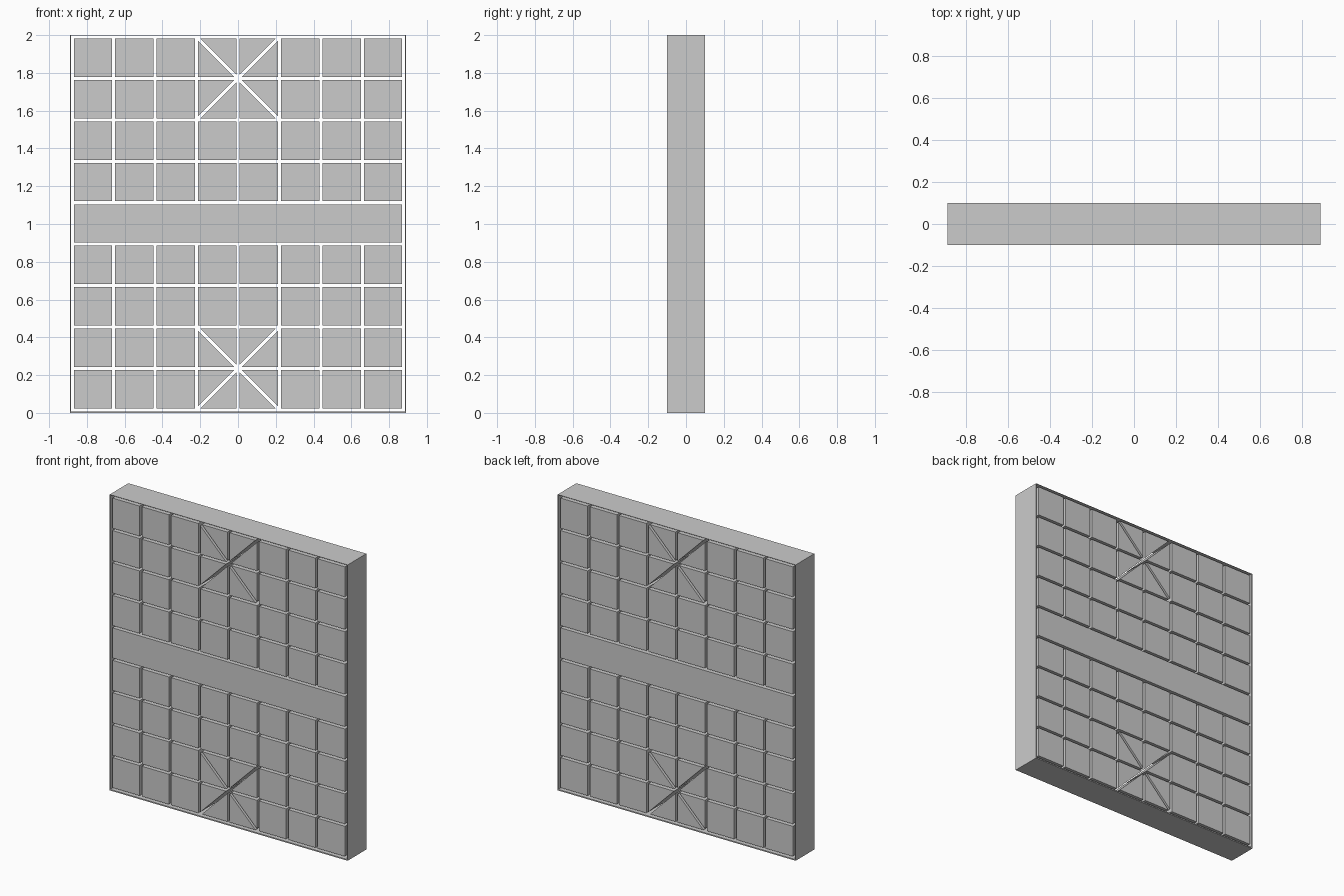
import bpy, bmesh, math

if "Cube" in bpy.data.objects:
    bpy.data.objects.remove(bpy.data.objects["Cube"])

S = 0.2193            # grid pitch
Z0 = 0.016            # height of lowest grid line
G = 0.008             # half width of a slot
D = 0.1               # half depth of the board
W, H = 0.89, 2.0      # outer half width and height


def prism(bm, pts):
    """Extrude an (x, z) outline through the full depth."""
    front = [bm.verts.new((x, -D, z)) for x, z in pts]
    back = [bm.verts.new((x, D, z)) for x, z in pts]
    n = len(pts)
    bm.faces.new(front)
    bm.faces.new(back[::-1])
    for i in range(n):
        j = (i + 1) % n
        bm.faces.new((front[j], front[i], back[i], back[j]))


def rect(x0, z0, x1, z1):
    return [(x0, z0), (x1, z0), (x1, z1), (x0, z1)]


def finish(name, bm):
    bmesh.ops.recalc_face_normals(bm, faces=bm.faces)
    me = bpy.data.meshes.new(name)
    bm.to_mesh(me)
    bm.free()
    bpy.context.collection.objects.link(bpy.data.objects.new(name, me))


# Thin border around the board, open through the middle
bm = bmesh.new()
xi, zb, zt = 4 * S + G, Z0 - G, Z0 + 9 * S + G
outer, inner = rect(-W, 0, W, H), rect(-xi, zb, xi, zt)
rings = [[bm.verts.new((x, y, z)) for x, z in loop]
         for loop, y in ((outer, -D), (outer, D), (inner, D), (inner, -D))]
for k in range(4):
    a, b = rings[k], rings[(k + 1) % 4]
    for i in range(4):
        j = (i + 1) % 4
        bm.faces.new((a[i], a[j], b[j], b[i]))
finish("board_frame", bm)

# Undivided middle band
bm = bmesh.new()
prism(bm, rect(-4 * S + G, Z0 + 4 * S + G, 4 * S - G, Z0 + 5 * S - G))
finish("middle_band", bm)

# Square tiles on both halves, leaving out the crossed cells
bm = bmesh.new()
for row in (0, 1, 2, 3, 5, 6, 7, 8):
    for col in range(-4, 4):
        if row in (0, 1, 7, 8) and col in (-1, 0):
            continue
        x, z = col * S, Z0 + row * S
        prism(bm, rect(x + G, z + G, x + S - G, z + S - G))
finish("square_tiles", bm)

# Cells cut by diagonal slots into two triangles each
bm = bmesh.new()
near, far = G, S - G
cut = G * math.sqrt(2)
tri = [(near + cut, near), (far, near), (far, far - cut)]
for centre in (Z0 + S, Z0 + 8 * S):
    for sx in (-1, 1):
        for sz in (-1, 1):
            prism(bm, [(sx * a, centre + sz * b) for a, b in tri])
            prism(bm, [(sx * b, centre + sz * a) for a, b in tri])
finish("triangle_tiles", bm)
